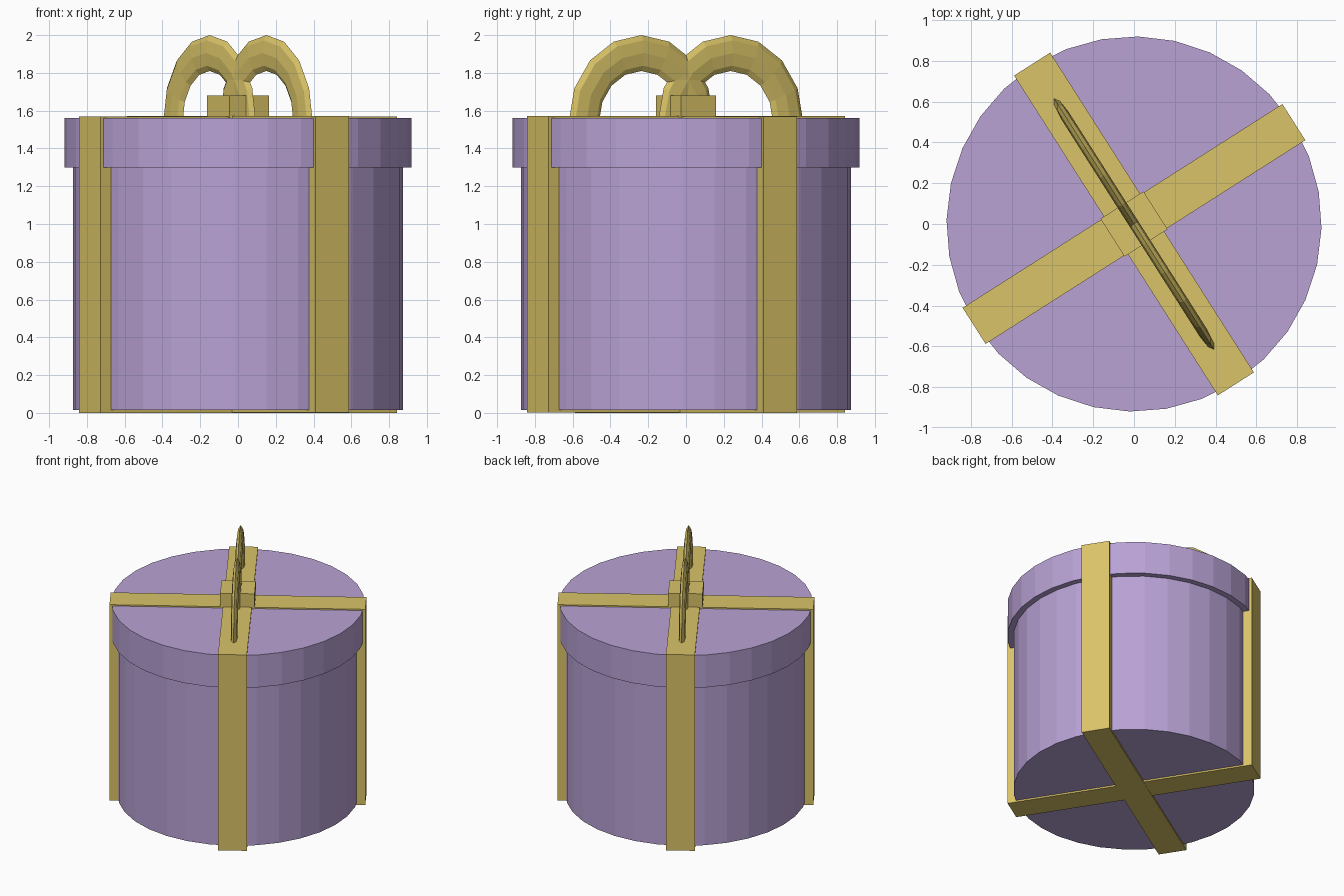
import bpy, bmesh, math
from mathutils import Matrix

if "Cube" in bpy.data.objects:
    bpy.data.objects.remove(bpy.data.objects["Cube"])

TURN = Matrix.Rotation(math.radians(32.5), 4, 'Z')   # whole gift is turned on its axis


def material(name, rgb):
    m = bpy.data.materials.new(name)
    m.diffuse_color = (*rgb, 1)
    m.use_nodes = True
    m.node_tree.nodes["Principled BSDF"].inputs["Base Color"].default_value = m.diffuse_color
    return m


LILAC = material("lilac paper", (0.485, 0.361, 0.665))
GOLD = material("gold ribbon", (0.701, 0.552, 0.138))


def finish(name, bm, mat):
    bmesh.ops.recalc_face_normals(bm, faces=bm.faces)
    bm.transform(TURN)
    me = bpy.data.meshes.new(name)
    bm.to_mesh(me)
    bm.free()
    me.materials.append(mat)
    ob = bpy.data.objects.new(name, me)
    bpy.context.collection.objects.link(ob)
    return ob


def drum(name, radius, z0, z1):
    bm = bmesh.new()
    bmesh.ops.create_cone(bm, cap_ends=True, segments=32, radius1=radius, radius2=radius,
                          depth=z1 - z0, matrix=Matrix.Translation((0, 0, (z0 + z1) / 2)))
    finish(name, bm, LILAC)


def box(name, sx, sy, z0, z1):
    bm = bmesh.new()
    bmesh.ops.create_cube(bm, size=1, matrix=Matrix.Translation((0, 0, (z0 + z1) / 2))
                          @ Matrix.Diagonal((sx, sy, z1 - z0, 1)))
    finish(name, bm, GOLD)


def bow_loop(name, side):
    # flattened half ring standing in the local yz plane
    cy, cz, big, small, thick, steps, sides = 0.28, 1.545, 0.36, 0.095, 0.025, 8, 8
    bm = bmesh.new()
    rings = []
    for i in range(steps + 1):
        a = math.pi * i / steps
        ring = []
        for j in range(sides):
            b = 2 * math.pi * j / sides
            r = big + small * math.cos(b)
            ring.append(bm.verts.new((thick * math.sin(b),
                                      side * (cy + r * math.cos(a)), cz + r * math.sin(a))))
        rings.append(ring)
    for p, q in zip(rings, rings[1:]):
        for j in range(sides):
            k = (j + 1) % sides
            bm.faces.new((p[j], p[k], q[k], q[j]))
    bm.faces.new(rings[0])
    bm.faces.new(rings[-1])
    finish(name, bm, GOLD)


# round box and lid
drum("box_body", 0.875, 0.015, 1.40)
drum("box_lid", 0.92, 1.30, 1.56)

# crossed ribbon bands
box("ribbon_band_a", 1.86, 0.21, 0.0, 1.57)
box("ribbon_band_b", 0.21, 1.86, 0.002, 1.572)

# bow
box("bow_knot", 0.25, 0.22, 1.56, 1.68)
for label, side in (("back", 1), ("front", -1)):
    bow_loop("bow_loop_" + label, side)
